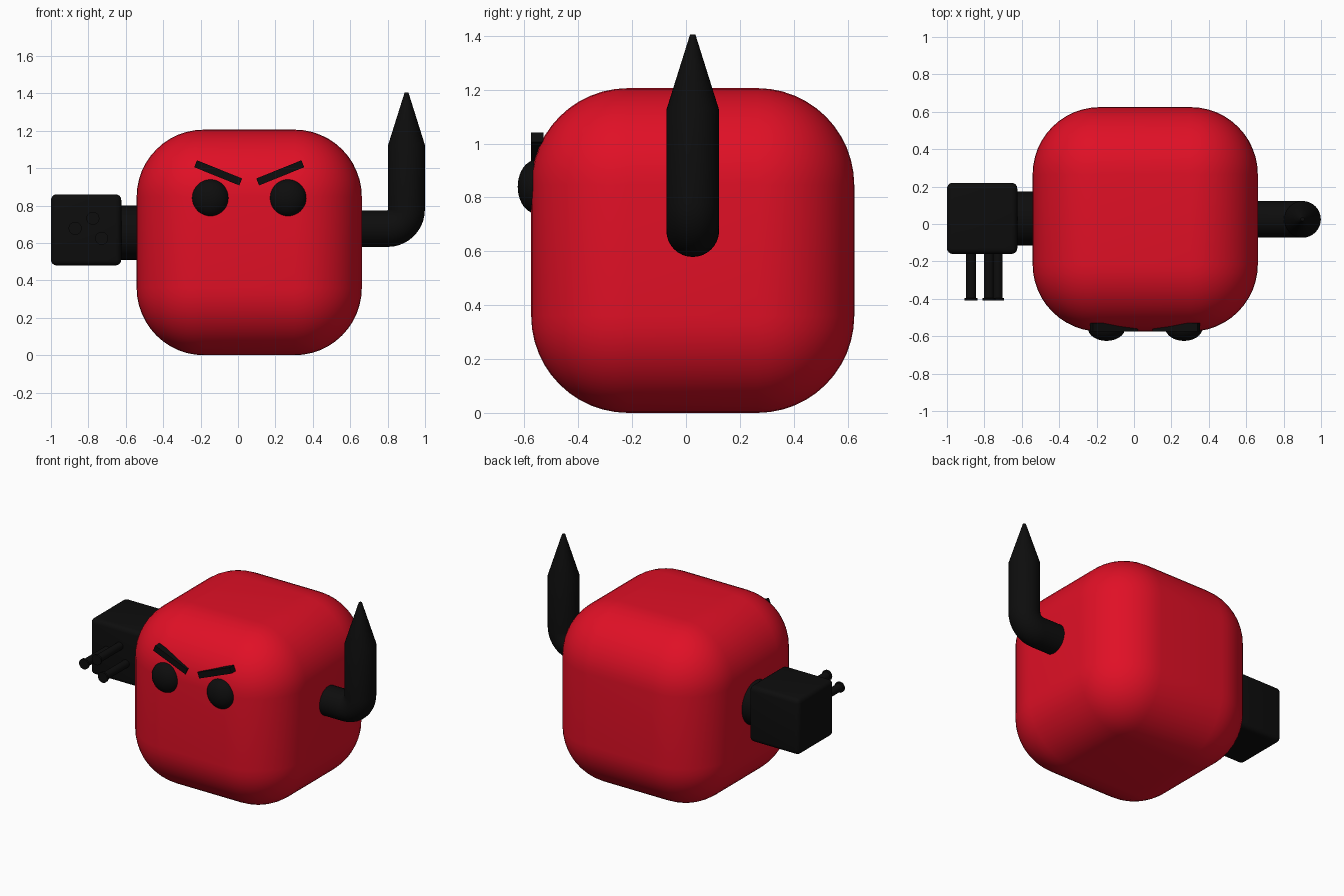
import bpy, bmesh, math
from mathutils import Vector, Matrix

if "Cube" in bpy.data.objects:
    bpy.data.objects.remove(bpy.data.objects["Cube"])


def material(name, rgb):
    m = bpy.data.materials.new(name)
    m.diffuse_color = (*rgb, 1)
    m.use_nodes = True
    m.node_tree.nodes["Principled BSDF"].inputs["Base Color"].default_value = m.diffuse_color
    return m


RED = material("red", (0.745, 0.005, 0.019))
BLACK = material("black", (0.004, 0.004, 0.004))
CX, CY = 0.06, 0.025   # centre of the body


def finish(name, bm, mat, angle=35):
    bmesh.ops.recalc_face_normals(bm, faces=bm.faces[:])
    me = bpy.data.meshes.new(name)
    bm.to_mesh(me)
    bm.free()
    me.materials.append(mat)
    ob = bpy.data.objects.new(name, me)
    bpy.context.collection.objects.link(ob)
    bpy.ops.object.select_all(action='DESELECT')
    ob.select_set(True)
    bpy.context.view_layer.objects.active = ob
    bpy.ops.object.shade_smooth_by_angle(angle=math.radians(angle))
    return ob


def box(name, centre, size, mat, bevel=0, segments=1, tilt=0):
    bm = bmesh.new()
    bmesh.ops.create_cube(bm, size=1)
    bmesh.ops.scale(bm, vec=size, verts=bm.verts)
    if bevel:
        bmesh.ops.bevel(bm, geom=bm.edges[:], offset=bevel, segments=segments,
                        profile=0.5, affect='EDGES')
    bmesh.ops.transform(bm, verts=bm.verts,
                        matrix=Matrix.Translation(centre) @ Matrix.Rotation(tilt, 4, 'Y'))
    return finish(name, bm, mat)


def tube(name, stations, mat, sides=32):
    """Sweep a circle through (centre, direction, radius) stations."""
    bm = bmesh.new()
    rings = []
    for centre, direction, r in stations:
        d = Vector(direction).normalized()
        u = Vector((0, 1, 0)) if abs(d.y) < 0.9 else Vector((1, 0, 0))
        v = d.cross(u)
        rings.append([bm.verts.new(Vector(centre) + r * (u * math.cos(t) + v * math.sin(t)))
                      for t in (2 * math.pi * i / sides for i in range(sides))])
    for a, b in zip(rings, rings[1:]):
        for i in range(sides):
            j = (i + 1) % sides
            bm.faces.new((a[i], a[j], b[j], b[i]))
    bm.faces.new(rings[0])
    bm.faces.new(rings[-1])
    return finish(name, bm, mat, 30)


# Rounded cube body
box("body", (CX, CY, 0.603), (1.204, 1.2, 1.206), RED, bevel=0.36, segments=12)

# Eyes and slanted brows, mirrored about the body centre
for side, word in ((-1, "left"), (1, "right")):
    bm = bmesh.new()
    bmesh.ops.create_uvsphere(bm, u_segments=32, v_segments=20, radius=0.1)
    bmesh.ops.scale(bm, vec=(1, 0.7, 1), verts=bm.verts)
    bmesh.ops.translate(bm, vec=(CX + side * 0.207, -0.555, 0.84), verts=bm.verts)
    finish(word + "_eye", bm, BLACK)
    box(word + "_brow", (CX + side * 0.166, -0.553, 0.975), (0.26, 0.046, 0.04), BLACK,
        tilt=-side * math.radians(22))

# Bent arm ending in a spike
R = 0.098
bend = [((0.8 + 0.101 * math.sin(t), CY, 0.778 - 0.101 * math.cos(t)),
         (math.cos(t), 0, math.sin(t)), R)
        for t in (math.pi / 2 * i / 10 for i in range(11))]
tube("spiked_arm", [((0.6, CY, 0.677), (1, 0, 0), R)] + bend +
     [((0.901, CY, 1.125), (0, 0, 1), R), ((0.901, CY, 1.405), (0, 0, 1), 0.01)], BLACK)

# Plug arm: short neck, block and three flanged prongs
tube("plug_neck", [((-0.66, 0.03, 0.655), (1, 0, 0), 0.145),
                   ((-0.48, 0.03, 0.655), (1, 0, 0), 0.145)], BLACK)
box("plug_block", (-0.812, 0.03, 0.67), (0.376, 0.38, 0.38), BLACK, bevel=0.03, segments=4)
for n, (x, z) in enumerate(((-0.871, 0.678), (-0.776, 0.732), (-0.729, 0.625))):
    tube(f"prong_{n + 1}", [((x, y, z), (0, 1, 0), r) for y, r in
                            ((-0.12, 0.026), (-0.396, 0.026), (-0.397, 0.035), (-0.41, 0.035))],
         BLACK, 20)
